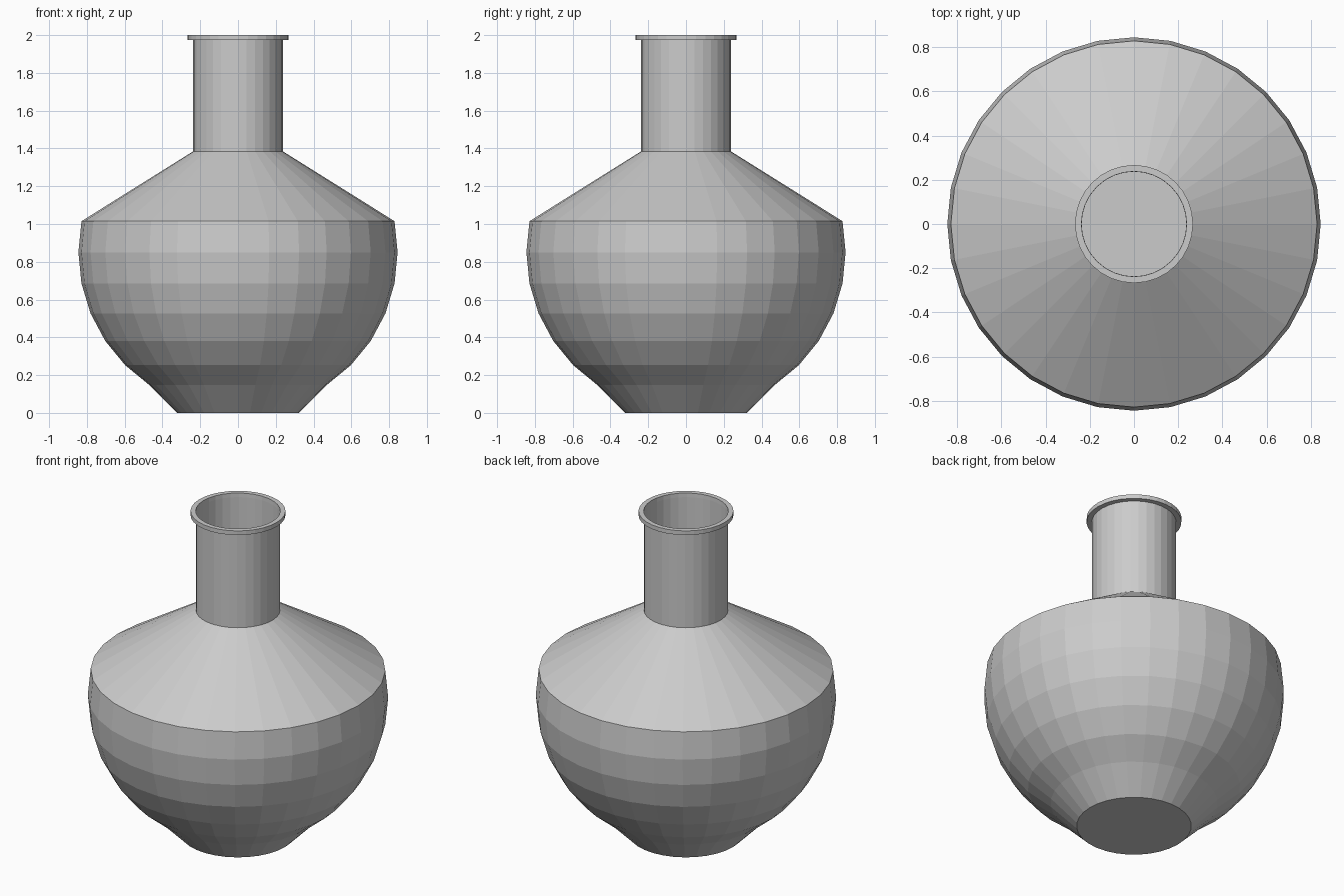
import bpy, bmesh
from math import sin, cos, radians, pi

if "Cube" in bpy.data.objects:
    bpy.data.objects.remove(bpy.data.objects["Cube"])

SIDES = 32


def lathe(name, profile, cap_bottom=False, closed=False):
    """Spin an (r, z) profile, listed from the outside bottom upward, around z."""
    bm = bmesh.new()
    rings = [[bm.verts.new((r * cos(2 * pi * i / SIDES), r * sin(2 * pi * i / SIDES), z))
              for i in range(SIDES)] for r, z in profile]
    pairs = list(zip(rings, rings[1:]))
    if closed:
        pairs.append((rings[-1], rings[0]))
    for low, high in pairs:
        for i in range(SIDES):
            j = (i + 1) % SIDES
            bm.faces.new((low[i], low[j], high[j], high[i]))
    if cap_bottom:
        bm.faces.new(rings[0][::-1])
    mesh = bpy.data.meshes.new(name)
    bm.to_mesh(mesh)
    bm.free()
    obj = bpy.data.objects.new(name, mesh)
    bpy.context.collection.objects.link(obj)
    return obj


# Body: faceted sphere bands, flat foot, conical shoulder and straight open neck
R, MID = 0.845, 0.85
bands = [(R * cos(radians(a * 11.25)), MID + R * sin(radians(a * 11.25)))
         for a in range(-5, 2)]
foot = [(0.323, 0.0)]
neck = [(0.237, 1.385), (0.237, 1.975)]
lathe("vase_body", foot + bands + neck, cap_bottom=True)

# Lip: thin ring around the mouth
lathe("vase_lip", [(0.237, 1.974), (0.267, 1.974), (0.267, 2.0), (0.238, 2.0)], closed=True)
